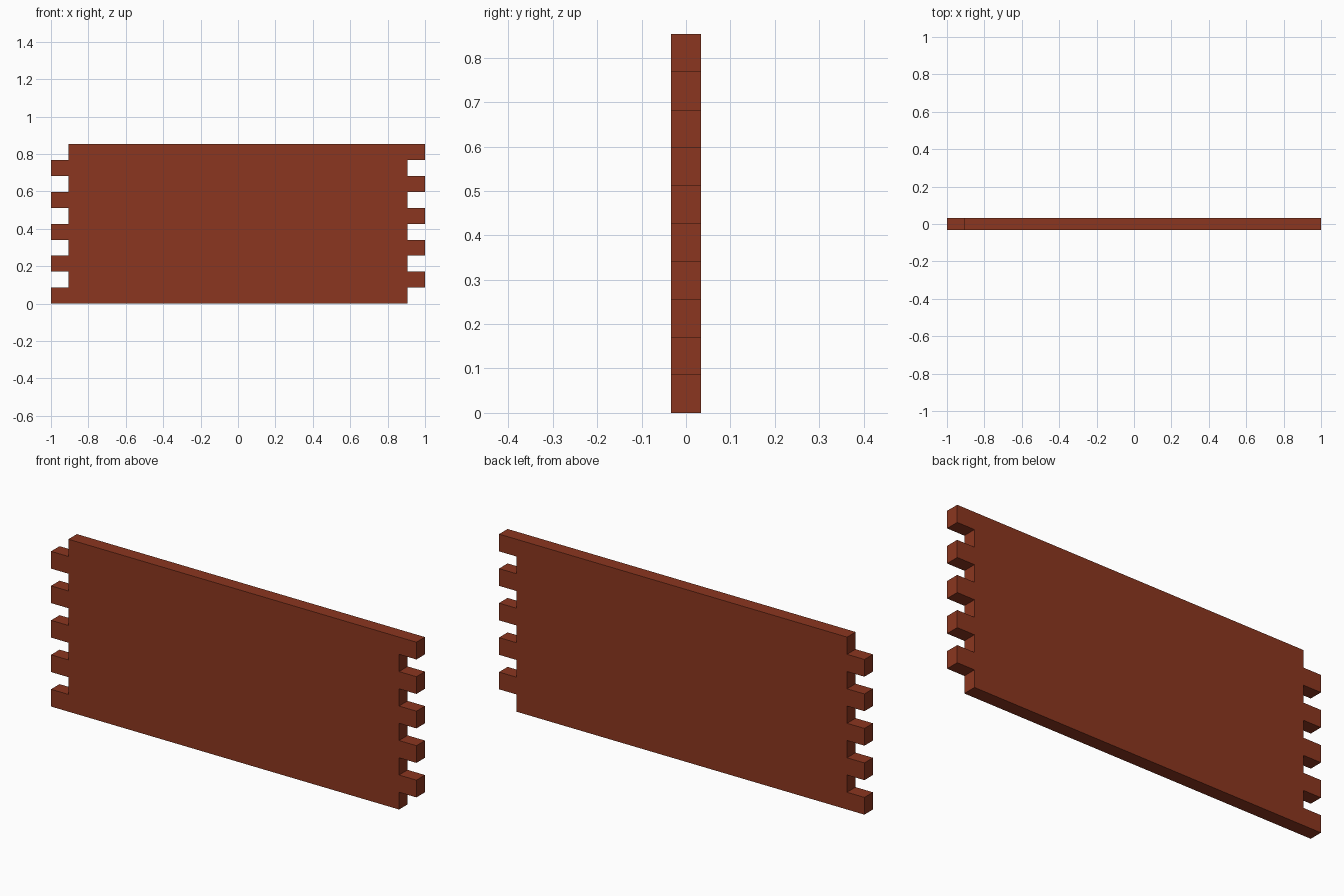
import bpy, bmesh

if "Cube" in bpy.data.objects:
    bpy.data.objects.remove(bpy.data.objects["Cube"])

COURSES = 10
H = 0.853 / COURSES      # height of one brick course
T = 0.0666               # wall thickness
OUT, IN = 1.0, 0.905     # toothed end positions

# Stepped outline: courses alternate left and right by half a brick
right, left = [], []
for i in range(COURSES):
    odd = i % 2
    for z in (i * H, (i + 1) * H):
        right.append((OUT if odd else IN, z))
        left.append((-IN if odd else -OUT, z))
outline = right + left[::-1]

# Extrude the outline through the wall thickness
bm = bmesh.new()
face = bm.faces.new([bm.verts.new((x, -T / 2, z)) for x, z in outline])
ext = bmesh.ops.extrude_face_region(bm, geom=[face], use_keep_orig=True)
verts = [g for g in ext["geom"] if isinstance(g, bmesh.types.BMVert)]
bmesh.ops.translate(bm, verts=verts, vec=(0, T, 0))
bmesh.ops.recalc_face_normals(bm, faces=bm.faces)

mesh = bpy.data.meshes.new("brick_wall")
bm.to_mesh(mesh)
bm.free()
wall = bpy.data.objects.new("brick_wall", mesh)
bpy.context.collection.objects.link(wall)

# Brick red
mat = bpy.data.materials.new("brick_red")
mat.diffuse_color = (0.26, 0.037, 0.014, 1)
mat.use_nodes = True
mat.node_tree.nodes["Principled BSDF"].inputs["Base Color"].default_value = mat.diffuse_color
mesh.materials.append(mat)
